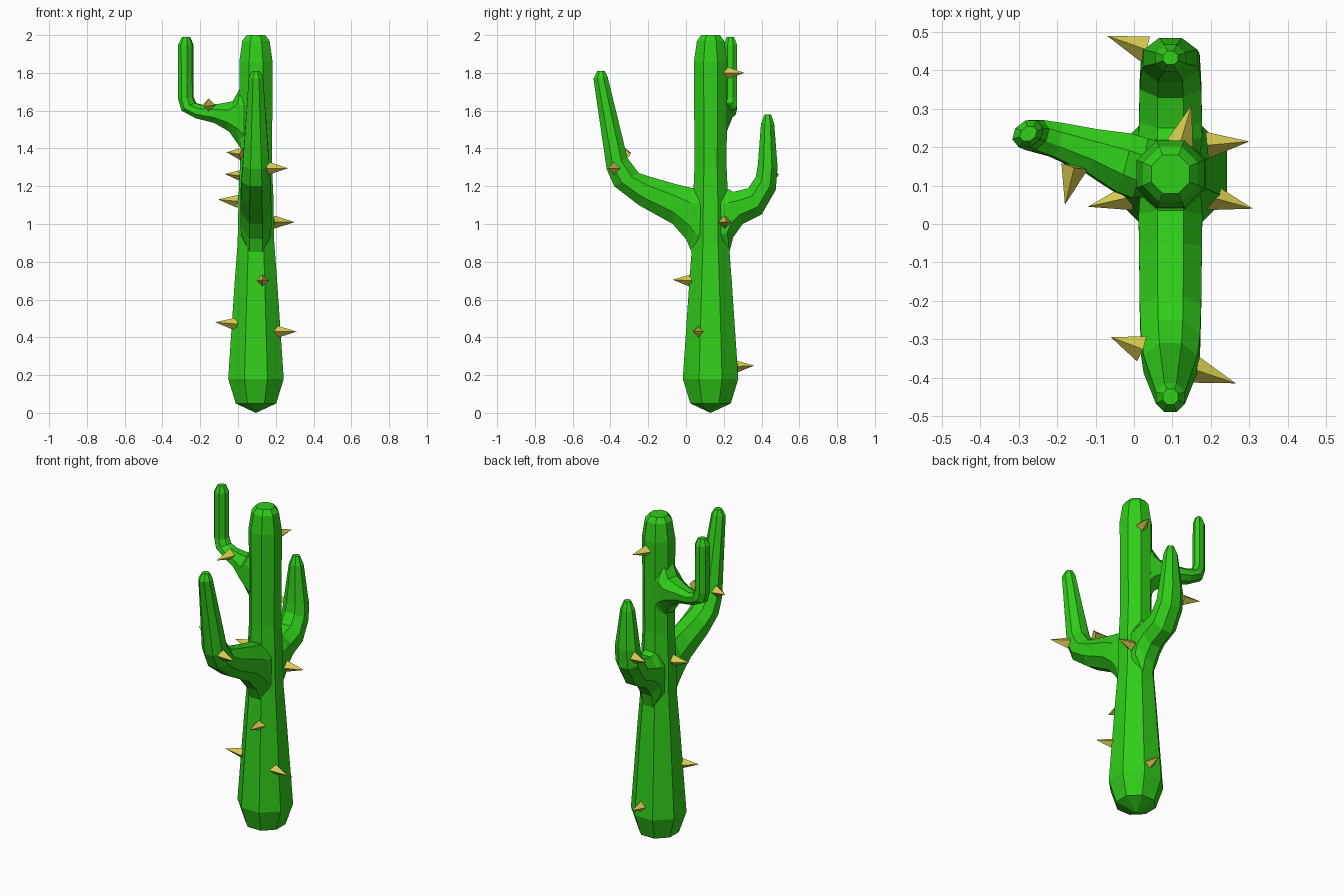
import bpy, bmesh, math
from mathutils import Vector as V

SIDES = 8
FLAT = 1 / math.cos(math.pi / SIDES)


def material(name, rgb):
    m = bpy.data.materials.new(name)
    m.diffuse_color = (*rgb, 1)
    return m


def finish(name, bm, mat):
    bmesh.ops.recalc_face_normals(bm, faces=bm.faces)
    me = bpy.data.meshes.new(name)
    bm.to_mesh(me)
    bm.free()
    me.materials.append(mat)
    ob = bpy.data.objects.new(name, me)
    bpy.context.collection.objects.link(ob)
    return ob


def tube(name, rings, mat, point=None):
    """Octagonal tube; each ring = (outer edge mid, inner edge mid, side vector)."""
    bm = bmesh.new()
    loops = []
    for lo, up, side in rings:
        c, h = (V(lo) + V(up)) / 2, (V(lo) - V(up)) / 2
        loop = []
        for i in range(SIDES):
            a = 2 * math.pi * (i + 0.5) / SIDES
            loop.append(bm.verts.new(c + FLAT * (h * math.cos(a) + V(side) * math.sin(a))))
        loops.append(loop)
    for p, q in zip(loops, loops[1:]):
        for i in range(SIDES):
            j = (i + 1) % SIDES
            bm.faces.new((p[i], p[j], q[j], q[i]))
    if point:
        tip = bm.verts.new(point)
        for i in range(SIDES):
            bm.faces.new((tip, loops[0][i], loops[0][(i + 1) % SIDES]))
    else:
        bm.faces.new(loops[0])
    bm.faces.new(loops[-1])
    return finish(name, bm, mat)


green = material("cactus_green", (0.03, 0.62, 0.01))
yellow = material("thorn_yellow", (0.68, 0.6, 0.08))
CX, CY = 0.095, 0.13

# trunk: (height, half width)
profile = [(0.05, 0.107), (0.18, 0.147), (0.70, 0.112), (0.90, 0.097), (1.15, 0.092),
           (1.30, 0.085), (1.86, 0.088), (1.97, 0.072), (2.0, 0.05)]
trunk = tube("cactus_body", [((CX, CY - r, z), (CX, CY + r, z), (r, 0, 0)) for z, r in profile],
             green, (CX, CY, 0))

# front and back arms: (outer y, z, inner y, z, half width)
front = [(0.10, 0.80, 0.12, 1.22, 0.078), (0.03, 0.85, 0.08, 1.21, 0.08),
         (0.0, 0.92, 0.035, 1.19, 0.083), (-0.07, 1.0, -0.05, 1.21, 0.082),
         (-0.25, 1.10, -0.19, 1.25, 0.08), (-0.38, 1.20, -0.25, 1.27, 0.077),
         (-0.42, 1.29, -0.31, 1.35, 0.07), (-0.49, 1.77, -0.415, 1.78, 0.038),
         (-0.47, 1.81, -0.43, 1.81, 0.02)]
back = [(0.15, 0.80, 0.15, 1.22, 0.078), (0.23, 0.85, 0.19, 1.21, 0.08),
        (0.25, 0.93, 0.215, 1.19, 0.083), (0.30, 1.0, 0.25, 1.17, 0.082),
        (0.40, 1.05, 0.33, 1.19, 0.08), (0.475, 1.18, 0.37, 1.25, 0.076),
        (0.485, 1.30, 0.38, 1.31, 0.07), (0.467, 1.53, 0.397, 1.53, 0.04),
        (0.45, 1.58, 0.415, 1.58, 0.02)]
arms = [tube(n, [((CX, a, b), (CX, c, d), (w, 0, 0)) for a, b, c, d, w in rows], green)
        for n, rows in (("front_arm", front), ("back_arm", back))]

# left arm: (outer x, z, inner x, z, y, half width)
left = [(0.07, 1.33, 0.07, 1.75, 0.14, 0.07), (0.01, 1.42, 0.02, 1.72, 0.145, 0.08),
        (-0.04, 1.49, -0.02, 1.65, 0.16, 0.078), (-0.12, 1.535, -0.10, 1.635, 0.19, 0.058),
        (-0.22, 1.56, -0.19, 1.63, 0.22, 0.045), (-0.295, 1.60, -0.225, 1.64, 0.232, 0.04),
        (-0.313, 1.66, -0.238, 1.67, 0.235, 0.036), (-0.313, 1.95, -0.24, 1.95, 0.235, 0.036),
        (-0.295, 1.99, -0.255, 1.99, 0.235, 0.02)]
arms.append(tube("left_arm", [((a, y, b), (c, y, d), (0.25 * w, 0.97 * w, 0))
                              for a, b, c, d, y, w in left], green))

# merge the arms into the trunk
bpy.context.view_layer.objects.active = trunk
for arm in arms:
    mod = trunk.modifiers.new("join", 'BOOLEAN')
    mod.operation, mod.solver, mod.object = 'UNION', 'EXACT', arm
    bpy.ops.object.modifier_apply(modifier=mod.name)
    bpy.data.objects.remove(arm)

# thorns: four-sided spikes (base, tip)
thorns = [((0.02, -0.325, 1.37), (-0.06, -0.295, 1.38)), ((0.03, 0.455, 1.255), (-0.07, 0.49, 1.265)),
          ((0.0, 0.12, 1.12), (-0.105, 0.12, 1.13)), ((-0.01, 0.07, 0.47), (-0.12, 0.045, 0.48)),
          ((0.16, -0.38, 1.295), (0.265, -0.415, 1.295)), ((0.19, 0.205, 1.01), (0.30, 0.215, 1.01)),
          ((0.13, 0.03, 0.70), (0.13, -0.07, 0.705)), ((0.20, 0.07, 0.43), (0.31, 0.04, 0.43)),
          ((-0.155, 0.15, 1.63), (-0.18, 0.05, 1.62)), ((0.12, 0.21, 1.80), (0.15, 0.31, 1.80)),
          ((0.115, 0.26, 0.245), (0.12, 0.36, 0.25))]
for n, (base, tip) in enumerate(thorns, 1):
    base, tip = V(base), V(tip)
    side = (tip - base).cross(V((0, 0, 1))).normalized()
    up = side.cross(tip - base).normalized()
    bm = bmesh.new()
    ring = [bm.verts.new(base + 0.035 * d) for d in (side, up, -side, -up)]
    top = bm.verts.new(tip)
    bm.faces.new(ring)
    for i in range(4):
        bm.faces.new((ring[i], ring[(i + 1) % 4], top))
    finish(f"thorn_{n}", bm, yellow)
